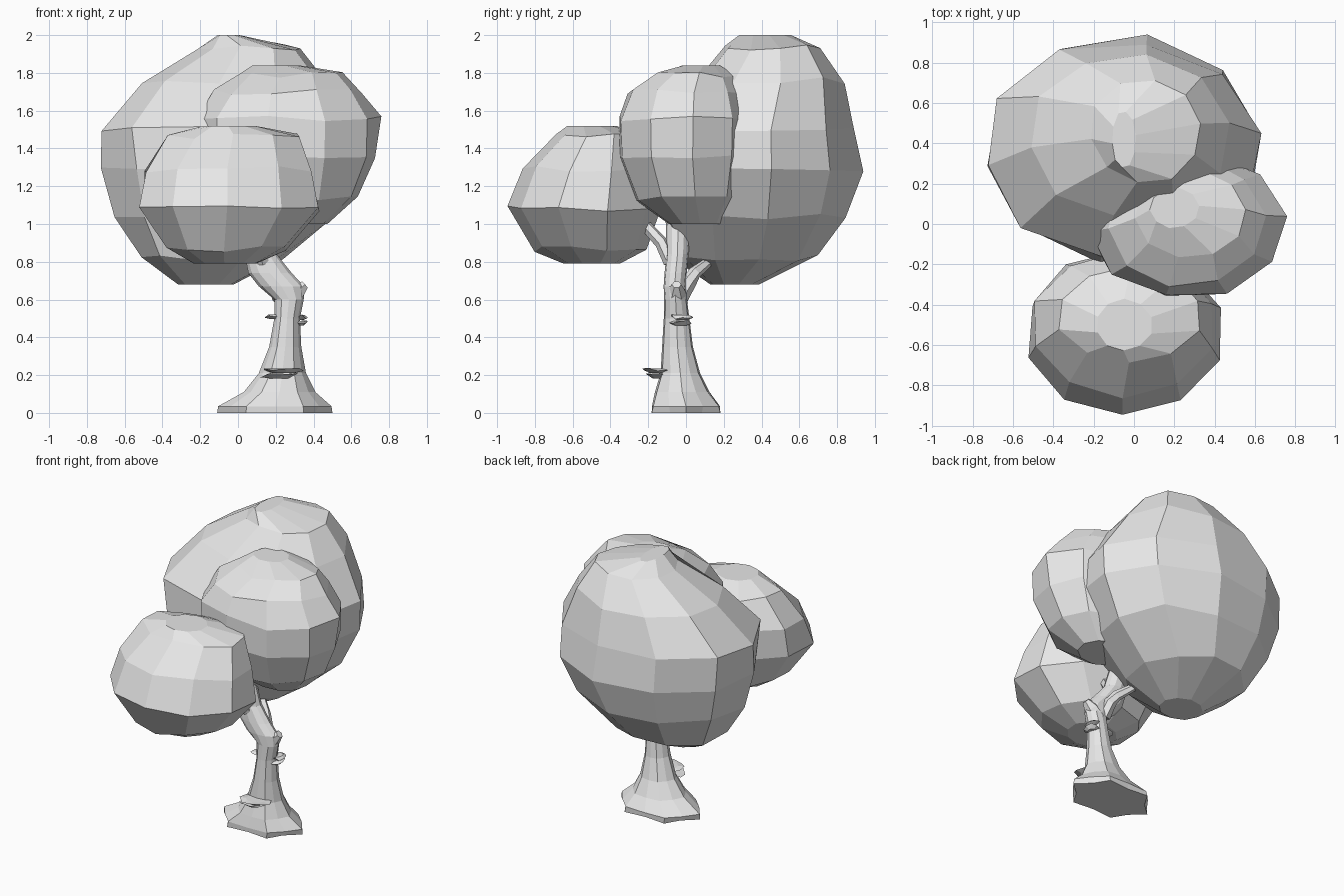
import bpy, bmesh, math, random
from mathutils import Vector

if "Cube" in bpy.data.objects:
    bpy.data.objects.remove(bpy.data.objects["Cube"], do_unlink=True)

random.seed(4)
grey = bpy.data.materials.new("plain grey")
grey.use_nodes = True
COLOUR = (0.8, 0.8, 0.8, 1)
grey.diffuse_color = COLOUR
grey.node_tree.nodes["Principled BSDF"].inputs["Base Color"].default_value = COLOUR


def finish(name, bm):
    bmesh.ops.recalc_face_normals(bm, faces=bm.faces)
    mesh = bpy.data.meshes.new(name)
    bm.to_mesh(mesh)
    bm.free()
    mesh.materials.append(grey)
    obj = bpy.data.objects.new(name, mesh)
    bpy.context.collection.objects.link(obj)
    return obj


def skin(bm, loops):
    """Join successive vertex loops with quads and cap both ends."""
    for low, high in zip(loops, loops[1:]):
        n = len(low)
        for i in range(n):
            j = (i + 1) % n
            bm.faces.new((low[i], low[j], high[j], high[i]))
    bm.faces.new(loops[0][::-1])
    bm.faces.new(loops[-1])


def loft(name, rings, sides, phase=0.0, jitter=0.0, lobes=0.0):
    """Stack of ellipses given as (z, centre x, centre y, radius x, radius y)."""
    bm = bmesh.new()
    loops = []
    for k, (z, cx, cy, rx, ry) in enumerate(rings):
        loop = []
        for i in range(sides):
            a = phase + math.tau * i / sides
            r = 1 + random.uniform(-jitter, jitter)
            if i % 2:
                r -= lobes / (1 + k)
            inner = 0 < k < len(rings) - 1
            dz = random.uniform(-jitter, jitter) * 0.6 if inner else 0
            loop.append(bm.verts.new((cx + rx * r * math.cos(a),
                                      cy + ry * r * math.sin(a), z + dz)))
        loops.append(loop)
    skin(bm, loops)
    return finish(name, bm)


def branch(name, points, radii, sides=6):
    """Tapered limb along a short path."""
    bm = bmesh.new()
    path = [Vector(p) for p in points]
    loops = []
    for k, (p, r) in enumerate(zip(path, radii)):
        along = path[min(k + 1, len(path) - 1)] - path[max(k - 1, 0)]
        turn = along.to_track_quat('Z', 'Y')
        loops.append([bm.verts.new(p + turn @ Vector((
            r * math.cos(math.tau * i / sides), r * math.sin(math.tau * i / sides), 0)))
            for i in range(sides)])
    skin(bm, loops)
    return finish(name, bm)


# Foliage masses
loft("large_foliage", [
    (0.68, -0.17, 0.26, 0.15, 0.13),
    (0.82, -0.14, 0.33, 0.38, 0.38),
    (1.04, -0.08, 0.36, 0.58, 0.49),
    (1.29, -0.05, 0.37, 0.69, 0.56),
    (1.5, -0.05, 0.37, 0.7, 0.54),
    (1.76, -0.02, 0.44, 0.5, 0.41),
    (1.93, 0.06, 0.46, 0.28, 0.26),
    (2.0, -0.05, 0.42, 0.06, 0.14)], 10, phase=0.15, jitter=0.03)
loft("middle_foliage", [
    (1.0, 0.3, 0.06, 0.17, 0.15),
    (1.14, 0.28, 0.02, 0.36, 0.29),
    (1.36, 0.26, 0, 0.48, 0.36),
    (1.56, 0.26, 0, 0.49, 0.37),
    (1.7, 0.26, 0.01, 0.39, 0.32),
    (1.79, 0.28, 0.05, 0.28, 0.22),
    (1.84, 0.2, 0.08, 0.12, 0.1)], 10, phase=0.1, jitter=0.03)
loft("front_foliage", [
    (0.79, -0.07, -0.5, 0.17, 0.15),
    (0.87, -0.07, -0.51, 0.33, 0.3),
    (1.08, -0.05, -0.54, 0.49, 0.41),
    (1.29, -0.05, -0.5, 0.46, 0.36),
    (1.46, -0.02, -0.45, 0.36, 0.24),
    (1.52, -0.05, -0.5, 0.14, 0.13)], 10, phase=0.3, jitter=0.03)

# Trunk with flared roots, leaning over at the top
loft("trunk", [
    (0, 0.195, 0, 0.305, 0.21),
    (0.035, 0.195, 0, 0.3, 0.2),
    (0.11, 0.22, -0.02, 0.19, 0.155),
    (0.21, 0.235, -0.03, 0.125, 0.11),
    (0.35, 0.25, -0.045, 0.085, 0.085),
    (0.5, 0.26, -0.05, 0.068, 0.07),
    (0.6, 0.27, -0.055, 0.078, 0.062),
    (0.67, 0.23, -0.06, 0.12, 0.06),
    (0.74, 0.17, -0.055, 0.115, 0.06),
    (0.84, 0.12, -0.045, 0.085, 0.06),
    (1.08, 0.06, -0.04, 0.07, 0.07)], 12, lobes=0.2)

# Limbs
branch("knot_stub", [(0.26, -0.05, 0.58), (0.31, -0.05, 0.64), (0.355, -0.05, 0.68)],
       (0.06, 0.05, 0.025))
branch("back_branch", [(0.22, -0.03, 0.6), (0.21, 0.015, 0.69), (0.18, 0.045, 0.74),
                       (0.1, 0.12, 0.8)], (0.04, 0.04, 0.035, 0.025))
branch("front_branch", [(0.13, -0.08, 0.8), (0.1, -0.13, 0.9), (0.05, -0.24, 1.02)],
       (0.04, 0.035, 0.03))

# Bracket fungi: thin wedge discs on the bark
for name, x, y, z, rx, ry in (
        ("low_fungus_upper", 0.24, -0.15, 0.222, 0.11, 0.085),
        ("low_fungus_lower", 0.215, -0.14, 0.195, 0.1, 0.075),
        ("side_fungus", 0.19, -0.05, 0.51, 0.05, 0.045),
        ("back_fungus_upper", 0.33, -0.02, 0.505, 0.04, 0.06),
        ("back_fungus_lower", 0.325, -0.03, 0.475, 0.045, 0.06)):
    loft(name, [(z - 0.012, x, y, rx * 0.5, ry * 0.5),
                (z + 0.004, x, y, rx, ry),
                (z + 0.012, x, y, rx * 0.6, ry * 0.6)], 9, jitter=0.02)
